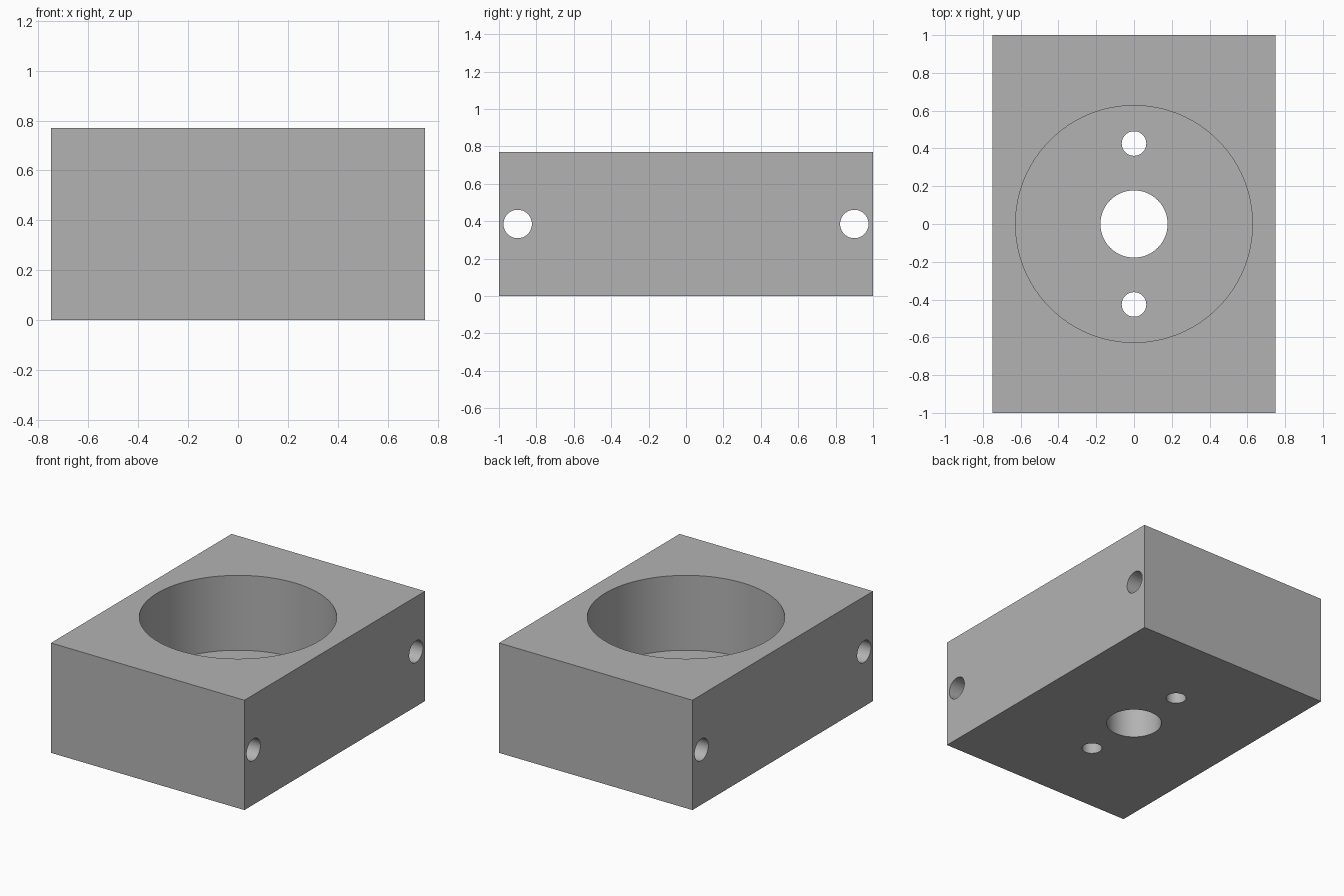
import bpy, math

cube = bpy.data.objects.get("Cube")
if cube:
    bpy.data.objects.remove(cube, do_unlink=True)

LENGTH, WIDTH, HEIGHT = 2.0, 1.5, 0.77
FLOOR = 0.245

# Plain grey material
grey = bpy.data.materials.new("plain_grey")
grey.use_nodes = True
colour = (0.45, 0.45, 0.45, 1)
grey.diffuse_color = colour
grey.node_tree.nodes["Principled BSDF"].inputs["Base Color"].default_value = colour

# Rectangular block
bpy.ops.mesh.primitive_cube_add(size=1, location=(0, 0, HEIGHT / 2))
block = bpy.context.object
block.name = "mounting_block"
block.scale = (WIDTH, LENGTH, HEIGHT)
bpy.ops.object.transform_apply(location=True, rotation=False, scale=True)
block.data.materials.append(grey)


def drill(name, radius, depth, location, rotation=(0, 0, 0), sides=64):
    """Cut a round hole in the block with a hidden cylinder."""
    bpy.ops.mesh.primitive_cylinder_add(vertices=sides, radius=radius, depth=depth,
                                        location=location, rotation=rotation)
    cutter = bpy.context.object
    cutter.name = name
    cutter.data.materials.append(grey)
    cut = block.modifiers.new(name, 'BOOLEAN')
    cut.operation = 'DIFFERENCE'
    cut.solver = 'EXACT'
    cut.object = cutter
    return cutter


# Wide round pocket and the centre bore in its floor
cutters = [
    drill("pocket_cutter", 0.627, 1, (0, 0, FLOOR + 0.5), sides=128),
    drill("centre_bore_cutter", 0.178, 1, (0, 0, 0)),
]

# Paired screw holes in the floor and cross holes through the ends
for side, label in ((-1, "front"), (1, "back")):
    cutters.append(drill(label + "_screw_hole_cutter", 0.065, 1, (0, side * 0.426, 0)))
    cutters.append(drill(label + "_cross_hole_cutter", 0.076, 2,
                         (0, side * 0.9, HEIGHT / 2), (0, math.pi / 2, 0)))

# Apply the cuts and drop the cutters
bpy.ops.object.select_all(action='DESELECT')
block.select_set(True)
bpy.context.view_layer.objects.active = block
for name in [m.name for m in block.modifiers]:
    bpy.ops.object.modifier_apply(modifier=name)
for cutter in cutters:
    bpy.data.objects.remove(cutter, do_unlink=True)

# Smooth bores, sharp edges
bpy.ops.object.shade_smooth_by_angle(angle=math.radians(30))
